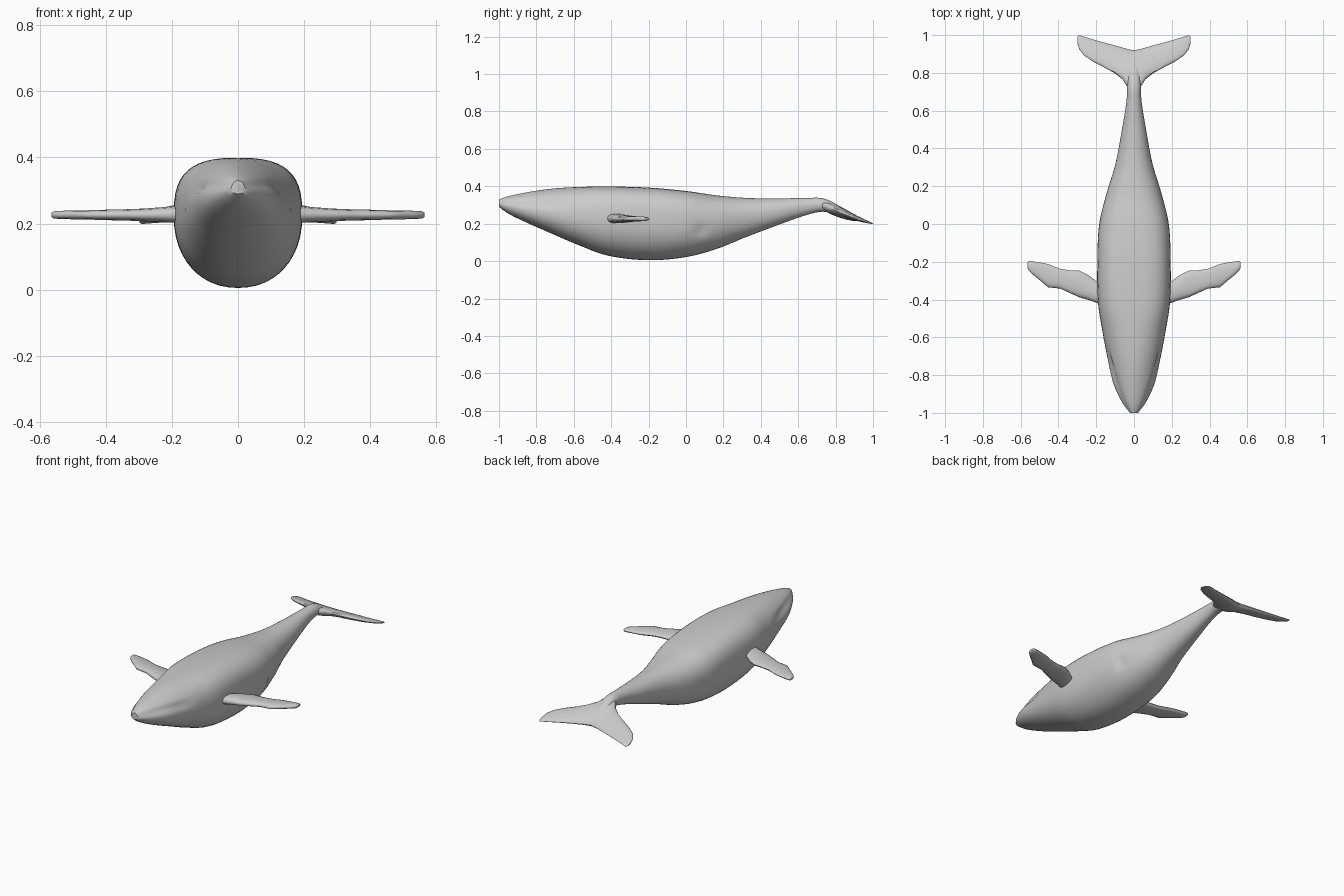
import bpy, bmesh
from math import sin, cos, pi, exp, radians
from mathutils import Vector

if "Cube" in bpy.data.objects:
    bpy.data.objects.remove(bpy.data.objects["Cube"])

# Body stations: y, half width, belly z, back z, z of widest point, upper roundness
STATIONS = [
    (-1.00, .022, .290, .330, .305, 2.0),
    (-.95, .060, .254, .347, .295, 1.8),
    (-.85, .107, .205, .368, .275, 1.8),
    (-.72, .138, .148, .387, .255, 2.0),
    (-.58, .165, .088, .396, .235, 2.3),
    (-.42, .190, .030, .399, .225, 2.8),
    (-.20, .194, .005, .393, .220, 2.9),
    (.00, .184, .022, .375, .215, 2.7),
    (.16, .146, .064, .352, .220, 2.3),
    (.32, .098, .128, .338, .240, 2.1),
    (.50, .064, .196, .335, .270, 2.0),
    (.65, .040, .248, .338, .295, 2.0),
    (.74, .036, .264, .334, .300, 2.0),
    (.84, .030, .236, .284, .260, 2.0),
    (.90, .012, .220, .245, .232, 2.0),
]


def smooth_sample(y):
    """Cubic interpolation of the station table at y."""
    k = 0
    while k < len(STATIONS) - 2 and y > STATIONS[k + 1][0]:
        k += 1

    def slope(i):
        a, b = STATIONS[max(i - 1, 0)], STATIONS[min(i + 1, len(STATIONS) - 1)]
        return [(q - p) / (b[0] - a[0]) for p, q in zip(a, b)]
    p, q, m, n = STATIONS[k], STATIONS[k + 1], slope(k), slope(k + 1)
    h = q[0] - p[0]
    t = (y - p[0]) / h
    c = (2*t**3 - 3*t*t + 1, h*(t**3 - 2*t*t + t), 3*t*t - 2*t**3, h*(t**3 - t*t))
    return [c[0]*p[j] + c[1]*m[j] + c[2]*q[j] + c[3]*n[j] for j in range(1, 6)]


def power(v, e):
    return (1 if v >= 0 else -1) * abs(v) ** e


def loft(name, rings):
    """Skin a list of closed rings, cap both ends, shade smooth."""
    bm = bmesh.new()
    loops = [[bm.verts.new(p) for p in r] for r in rings]
    for a, b in zip(loops, loops[1:]):
        for i in range(len(a)):
            j = (i + 1) % len(a)
            bm.faces.new((a[i], a[j], b[j], b[i]))
    bm.faces.new(loops[0])
    bm.faces.new(loops[-1])
    bmesh.ops.recalc_face_normals(bm, faces=bm.faces)
    mesh = bpy.data.meshes.new(name)
    bm.to_mesh(mesh)
    bm.free()
    ob = bpy.data.objects.new(name, mesh)
    bpy.context.collection.objects.link(ob)
    finish(ob)
    return ob


def finish(ob):
    bpy.ops.object.select_all(action='DESELECT')
    ob.select_set(True)
    bpy.context.view_layer.objects.active = ob
    bpy.ops.object.shade_smooth_by_angle(angle=radians(50))


def body_ring(y, sides=48):
    w, low, high, mid, n_up = smooth_sample(y)
    ring = []
    for i in range(sides):
        a = 2 * pi * i / sides
        n = n_up if sin(a) > 0 else 2.15
        x = w * power(cos(a), 2 / n)
        z = mid + (high - mid if sin(a) > 0 else mid - low) * power(sin(a), 2 / n)
        # mouth crease along the head, fading out before the eye
        line = .318 - .10 * max(0, y + .85)
        fade = max(0, min(1, (-.62 - y) / .12))
        x *= 1 - .10 * fade * exp(-((z - line) / .014) ** 2)
        # small dimple on each flank
        x *= 1 - .08 * exp(-((y - .08) / .03) ** 2 - ((z - .165) / .025) ** 2)
        ring.append((x, y, z))
    return ring


# Body
COUNT = 90
loft("body", [body_ring(-1 + 1.9 * i / COUNT) for i in range(COUNT + 1)])


def fin(name, sections, side):
    """Lens-section fin; sections: x, leading y, trailing y, leading z, trailing z, thickness."""
    rings = []
    for x, y0, y1, z0, z1, th in sections:
        ring = []
        for i in range(16):
            a = 2 * pi * i / 16
            t = .5 - .5 * cos(a)
            ring.append((side * x, y0 + (y1 - y0) * t,
                         z0 + (z1 - z0) * t + th / 2 * power(sin(a), .8) * (1.15 - .3 * t)))
        rings.append(ring)
    return loft(name, rings)


FLIPPER = [
    (.13, -.44, -.34, .230, .228, .054),
    (.19, -.42, -.31, .228, .227, .050),
    (.24, -.402, -.272, .227, .226, .044),
    (.29, -.388, -.247, .226, .226, .038),
    (.34, -.365, -.245, .226, .226, .034),
    (.39, -.342, -.238, .226, .226, .032),
    (.455, -.335, -.212, .226, .226, .028),
    (.49, -.305, -.205, .226, .226, .027),
    (.535, -.268, -.198, .226, .226, .025),
    (.558, -.245, -.196, .226, .226, .022),
    (.565, -.232, -.204, .226, .226, .012),
]

# Tail flukes slope down toward the trailing edge
FLUKE = [
    (.00, .715, .920, .303, .224, .060),
    (.035, .725, .926, .300, .222, .054),
    (.06, .765, .934, .286, .221, .044),
    (.10, .797, .945, .272, .218, .036),
    (.16, .830, .961, .257, .213, .030),
    (.22, .861, .978, .245, .207, .024),
    (.265, .893, .992, .234, .203, .018),
    (.29, .925, 1.0, .224, .200, .012),
    (.299, .955, .990, .213, .203, .006),
]

for side, tag in ((1, "left"), (-1, "right")):
    fin("flipper_" + tag, FLIPPER, side)
    fin("fluke_" + tag, FLUKE, side)
    # Eye
    bpy.ops.mesh.primitive_uv_sphere_add(segments=16, ring_count=10, radius=.018,
                                         location=(side * .151, -.605, .243))
    eye = bpy.context.object
    eye.name = "eye_" + tag
    eye.scale = (.55, 1, 1)
    finish(eye)
